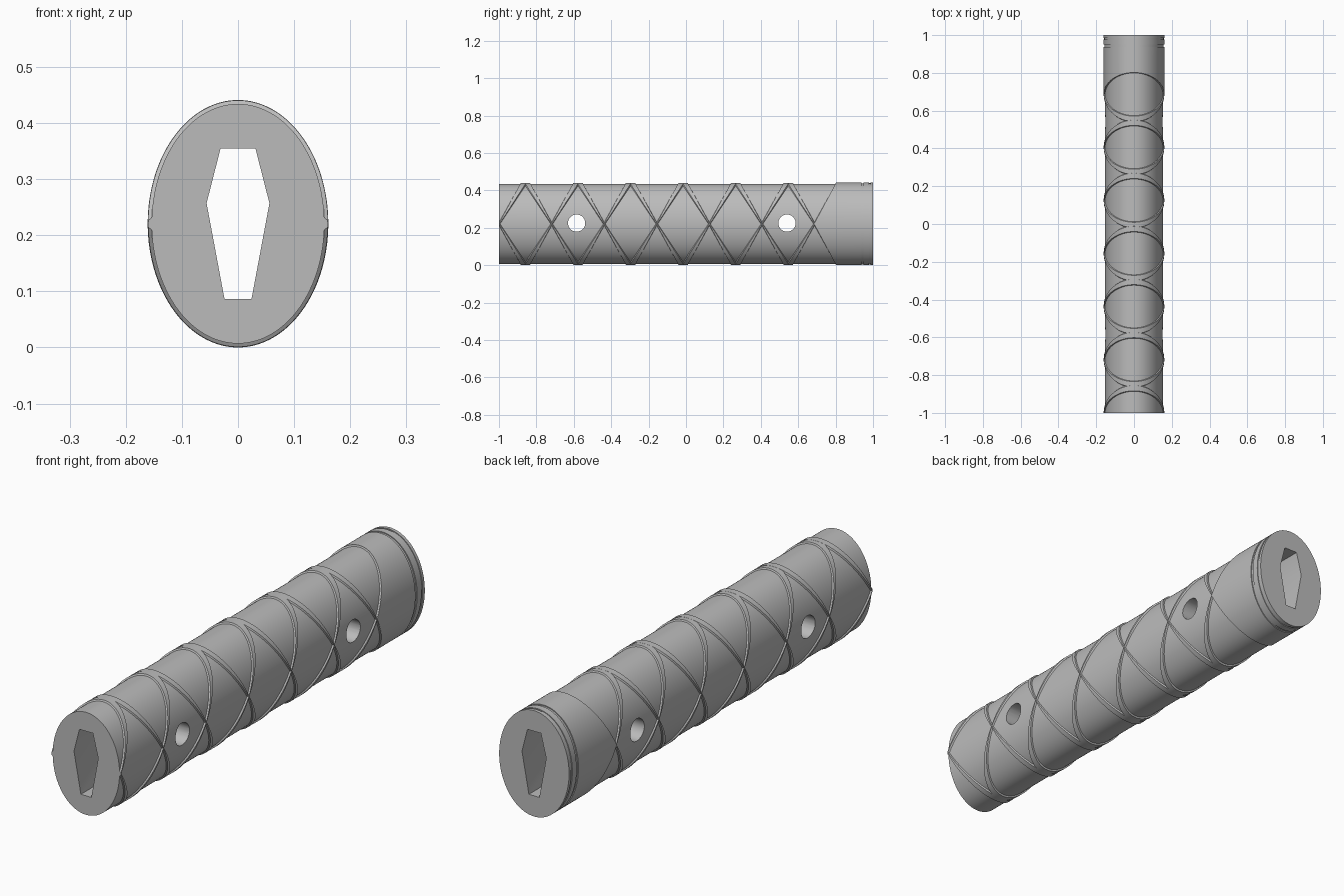
import bpy, bmesh, math
from mathutils import Vector, Matrix

cube = bpy.data.objects.get("Cube")
if cube:
    bpy.data.objects.remove(cube, do_unlink=True)

RX, RZ, ZC = 0.154, 0.2135, 0.2205   # core ellipse and its centre height
RAISE = 0.007                        # how far wraps and collars stand proud
PITCH, FIRST = 0.281, 0.687          # spacing of side crossings
STEPS = 128

grey = bpy.data.materials.new("plain_grey")
grey.use_nodes = True
grey.diffuse_color = (0.5, 0.5, 0.5, 1)
grey.node_tree.nodes["Principled BSDF"].inputs["Base Color"].default_value = (0.5, 0.5, 0.5, 1)


def make(name, bm):
    bmesh.ops.recalc_face_normals(bm, faces=bm.faces)
    mesh = bpy.data.meshes.new(name)
    bm.to_mesh(mesh)
    bm.free()
    mesh.materials.append(grey)
    obj = bpy.data.objects.new(name, mesh)
    bpy.context.collection.objects.link(obj)
    return obj


def select(obj):
    bpy.ops.object.select_all(action='DESELECT')
    obj.select_set(True)
    bpy.context.view_layer.objects.active = obj


def smooth(obj):
    select(obj)
    bpy.ops.object.shade_smooth_by_angle(angle=math.radians(30))


def shell(profile, closed=False, caps=False):
    """Sweep a (y, offset) profile, which may vary with angle, round the ellipse."""
    bm = bmesh.new()
    rows = []
    for i in range(STEPS):
        a = math.tau * i / STEPS
        c, s = math.cos(a), math.sin(a)
        rows.append([bm.verts.new(((RX + o) * c, y, ZC + (RZ + o) * s))
                     for y, o in profile(s)])
    count = len(rows[0])
    for i in range(STEPS):
        p, q = rows[i], rows[(i + 1) % STEPS]
        for j in range(count if closed else count - 1):
            k = (j + 1) % count
            bm.faces.new((p[j], p[k], q[k], q[j]))
    if caps:
        bm.faces.new([r[0] for r in rows])
        bm.faces.new([r[-1] for r in rows])
    return bm


# Grip core with the stepped collar at the back end
core_profile = [(-1, 0), (0.938, 0), (0.938, 0.003), (0.95, 0.003), (0.95, RAISE),
                (0.978, RAISE), (0.978, 0.004), (0.986, 0.004), (0.986, RAISE), (1, RAISE)]
core = make("grip_core", shell(lambda s: core_profile, caps=True))

# Cutters: tapered six-sided tang slot and two pin holes
cutters = []
bm = bmesh.new()
right = [(0.024, 0.086), (0.056, 0.257), (0.031, 0.355)]
outline = right + [(-x, z) for x, z in reversed(right)]
face = bm.faces.new([bm.verts.new((x, -1.1, z)) for x, z in outline])
ext = bmesh.ops.extrude_face_region(bm, geom=[face])
bmesh.ops.translate(bm, vec=Vector((0, 2.2, 0)),
                    verts=[v for v in ext["geom"] if isinstance(v, bmesh.types.BMVert)])
cutters.append(make("tang_slot_cutter", bm))
for y in (-0.585, 0.54):
    bm = bmesh.new()
    bmesh.ops.create_cone(bm, cap_ends=True, segments=40, radius1=0.046, radius2=0.046, depth=0.6,
                          matrix=Matrix.Translation((0, y, 0.225)) @ Matrix.Rotation(math.pi / 2, 4, 'Y'))
    cutters.append(make("pin_hole_cutter", bm))
for cutter in cutters:
    cutter.hide_render = True
    mod = core.modifiers.new("cut", 'BOOLEAN')
    mod.operation = 'DIFFERENCE'
    mod.solver = 'EXACT'
    mod.object = cutter
    select(core)
    bpy.ops.object.modifier_apply(modifier=mod.name)
    bpy.data.objects.remove(cutter, do_unlink=True)
smooth(core)


# Raised sleeve with a pointed front edge on each side
def sleeve_profile(s):
    y = FIRST + 0.115 * abs(s)
    return [(y, -0.002), (y, RAISE), (0.938, RAISE), (0.938, -0.002)]


smooth(make("end_sleeve", shell(sleeve_profile, closed=True)))


# Crossing wrap strands, wide above and below, narrow at the sides
def strand(name, centre, lean):
    height = RAISE - (0.0006 if lean > 0 else 0.001)

    def profile(s):
        y = centre + lean * 0.13 * s
        half = 0.006 + 0.012 * abs(s)
        top = half - 0.004
        return [(y - half, -0.002), (y - top, height), (y + top, height), (y + half, -0.002)]

    bm = shell(profile, closed=True)
    # trim flush with the front end
    bmesh.ops.bisect_plane(bm, geom=bm.verts[:] + bm.edges[:] + bm.faces[:],
                           plane_co=(0, -1, 0), plane_no=(0, 1, 0), clear_inner=True)
    bmesh.ops.holes_fill(bm, edges=[e for e in bm.edges if e.is_boundary], sides=0)
    smooth(make(name, bm))


for k in range(7):
    for lean, label in ((1, "rising"), (-1, "falling")):
        strand(f"wrap_strand_{label}_{k + 1}", FIRST - PITCH * k, lean)
